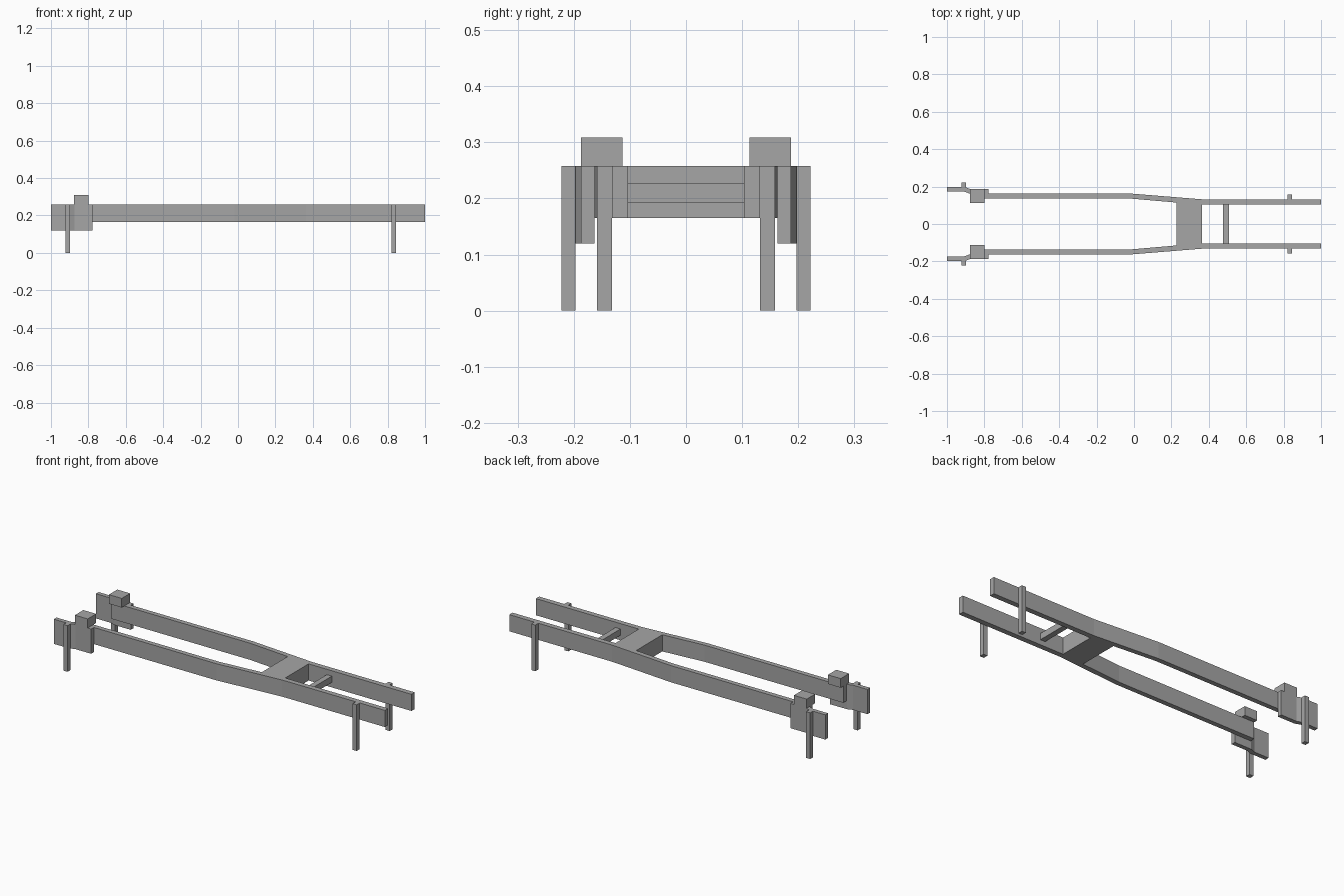
import bpy
import bmesh

cube = bpy.data.objects.get("Cube")
if cube:
    bpy.data.objects.remove(cube, do_unlink=True)

# Single plain grey
grey = bpy.data.materials.new("frame grey")
grey.use_nodes = True
colour = (0.38, 0.38, 0.38, 1)
grey.diffuse_color = colour
grey.node_tree.nodes["Principled BSDF"].inputs["Base Color"].default_value = colour

RAIL_BOTTOM, RAIL_TOP = 0.165, 0.258


def prism(name, outline, z0, z1, side=1):
    """Extrude a plan outline from z0 to z1; side -1 mirrors it across y."""
    bm = bmesh.new()
    face = bm.faces.new([bm.verts.new((x, y * side, z0)) for x, y in outline])
    grown = bmesh.ops.extrude_face_region(bm, geom=[face])["geom"]
    top = [v for v in grown if isinstance(v, bmesh.types.BMVert)]
    bmesh.ops.translate(bm, verts=top, vec=(0, 0, z1 - z0))
    bmesh.ops.recalc_face_normals(bm, faces=bm.faces[:])
    mesh = bpy.data.meshes.new(name)
    bm.to_mesh(mesh)
    bm.free()
    mesh.materials.append(grey)
    obj = bpy.data.objects.new(name, mesh)
    bpy.context.collection.objects.link(obj)
    return obj


def box(name, x0, x1, y0, y1, z0, z1, side=1):
    return prism(name, [(x0, y0), (x1, y0), (x1, y1), (x0, y1)], z0, z1, side)


rail_outline = [(-0.877, 0.163), (-0.02, 0.163), (0.364, 0.132), (1, 0.132),
                (1, 0.103), (0.364, 0.103), (-0.02, 0.136), (-0.877, 0.136)]
plate_outline = [(-1, 0.198), (-0.905, 0.198), (-0.875, 0.187), (-0.777, 0.187),
                 (-0.777, 0.163), (-0.88, 0.163), (-0.91, 0.174), (-1, 0.174)]

for side, label in ((1, "back"), (-1, "front")):
    # Long rail that narrows towards one end
    prism(label + "_rail", rail_outline, RAIL_BOTTOM, RAIL_TOP, side)
    # Deep cranked plate bolted outside the rail
    prism(label + "_end_plate", plate_outline, 0.12, RAIL_TOP, side)
    # Mounting block resting on top
    box(label + "_mount_block", -0.877, -0.798, 0.113, 0.187, RAIL_TOP, 0.309, side)
    # Square legs
    box(label + "_wide_end_leg", -0.923, -0.898, 0.197, 0.222, 0, RAIL_TOP, side)
    box(label + "_narrow_end_leg", 0.82, 0.845, 0.132, 0.159, 0, RAIL_TOP, side)

# Solid crossmember fitted between the tapering rails
prism("crossmember", [(0.227, -0.115), (0.364, -0.103), (0.364, 0.103), (0.227, 0.115)],
      RAIL_BOTTOM, RAIL_TOP)
# Thin crossbar
box("crossbar", 0.477, 0.508, -0.103, 0.103, 0.193, 0.228)
